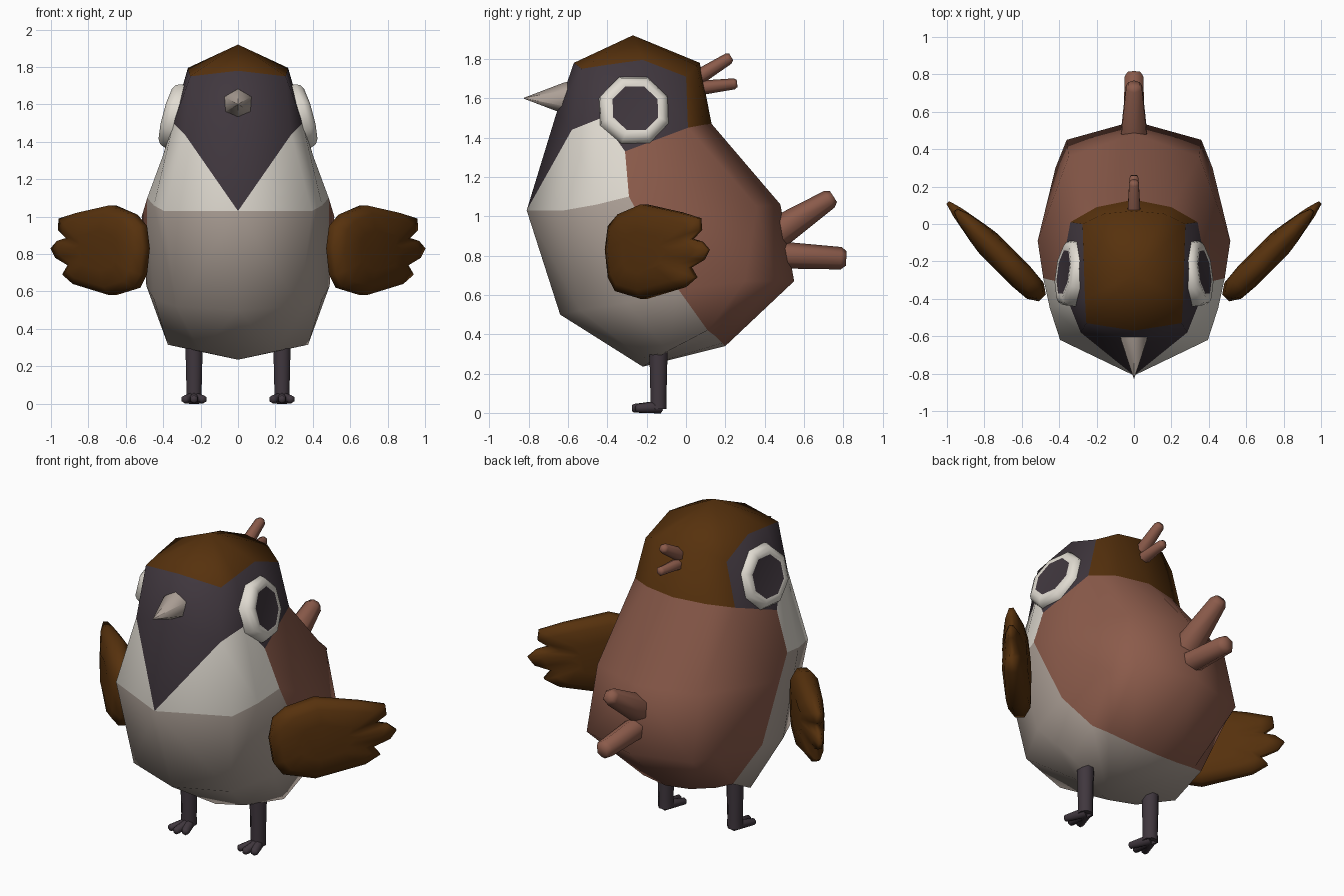
import bpy, bmesh, math
from mathutils import Vector

if "Cube" in bpy.data.objects:
    bpy.data.objects.remove(bpy.data.objects["Cube"])


def material(name, rgb):
    m = bpy.data.materials.new(name)
    m.diffuse_color = (*rgb, 1)
    m.use_nodes = True
    m.node_tree.nodes["Principled BSDF"].inputs["Base Color"].default_value = m.diffuse_color
    return m


RUST = material("rust", (0.26, 0.105, 0.07))
BROWN = material("dark_brown", (0.094, 0.031, 0.004))
DARK = material("charcoal", (0.051, 0.038, 0.048))
WHITE = material("off_white", (0.75, 0.71, 0.64))
BEIGE = material("beige_grey", (0.42, 0.355, 0.31))


def finish(name, bm, mats, angle=50):
    bmesh.ops.recalc_face_normals(bm, faces=bm.faces)
    me = bpy.data.meshes.new(name)
    bm.to_mesh(me)
    bm.free()
    for m in mats:
        me.materials.append(m)
    ob = bpy.data.objects.new(name, me)
    bpy.context.collection.objects.link(ob)
    bpy.ops.object.select_all(action='DESELECT')
    ob.select_set(True)
    bpy.context.view_layer.objects.active = ob
    bpy.ops.object.shade_smooth_by_angle(angle=math.radians(angle))
    return ob


def lathe(name, start, axis, profile, mats, sides=8, slot=lambda i: 0, angle=65):
    """Spin (distance, radius) pairs around an axis; ends are capped."""
    bm = bmesh.new()
    rot = Vector(axis).to_track_quat('Z', 'Y').to_matrix()
    rings = []
    for d, r in profile:
        ring = []
        for k in range(sides):
            a = 2 * math.pi * (k + 0.5) / sides
            ring.append(bm.verts.new(Vector(start) + rot @ Vector((r * math.cos(a), r * math.sin(a), d))))
        rings.append(ring)
    for i in range(len(rings) - 1):
        for k in range(sides):
            j = (k + 1) % sides
            f = bm.faces.new((rings[i][k], rings[i][j], rings[i + 1][j], rings[i + 1][k]))
            f.material_index = slot(i)
    bm.faces.new(rings[0][::-1])
    bm.faces.new(rings[-1]).material_index = slot(len(rings) - 1)
    return finish(name, bm, mats, angle)


def stick(name, a, b, ra, rb, mat, sides=6):
    """Tapered feather or limb between two points with a blunt tip."""
    d = Vector(b) - Vector(a)
    n = d.length
    return lathe(name, a, d, [(0, ra), (n * 0.93, rb), (n, rb * 0.65)], [mat], sides)


# Body: half rings running from front centre to back centre
rings = [
    [(0, -.57, 1.78), (.255, -.53, 1.75), (.262, -.40, 1.77), (.268, -.22, 1.795),
     (.275, 0, 1.71), (.16, .055, 1.765), (0, .07, 1.78)],
    [(0, -.66, 1.52), (.285, -.58, 1.44), (.345, -.43, 1.50), (.40, -.31, 1.33),
     (.34, .01, 1.45), (.2, .09, 1.465), (0, .13, 1.47)],
    [(0, -.81, 1.03), (.395, -.62, 1.03), (.45, -.45, 1.06), (.485, -.29, 1.10),
     (.515, -.09, 1.0), (.35, .36, 1.05), (0, .48, 1.06)],
    [(0, -.64, .50), (.33, -.54, .52), (.45, -.30, .56), (.49, -.04, .63),
     (.42, .30, .67), (.36, .45, .67), (0, .55, .67)],
    [(0, -.22, .235), (.2, -.22, .28), (.375, -.09, .315), (.395, .11, .42),
     (.31, .15, .39), (.16, .185, .355), (0, .2, .34)],
]
bm = bmesh.new()
for side in (1, -1):
    v = [[bm.verts.new((side * x, y, z)) for x, y, z in r] for r in rings]
    apex = bm.verts.new((0, -.27, 1.92))
    for c in range(6):
        bm.faces.new((apex, v[0][c], v[0][c + 1])).material_index = 1       # cap
        for b in range(4):
            q = (v[b][c], v[b][c + 1], v[b + 1][c + 1], v[b + 1][c])
            if b == 0:                                                     # mask, back of cap
                bm.faces.new(q).material_index = 2 if c < 4 else 1
            elif b == 1 and c == 0:                                        # pointed bib
                bm.faces.new((q[0], q[1], q[3])).material_index = 2
                bm.faces.new((q[1], q[2], q[3])).material_index = 3
            else:                                                          # breast, belly, back
                bm.faces.new(q).material_index = 0 if c > 2 else (3 if b == 1 else 4)
    for c in range(1, 6):                                                  # underside
        bm.faces.new((v[4][0], v[4][c], v[4][c + 1])).material_index = 4
bmesh.ops.remove_doubles(bm, verts=bm.verts, dist=0.001)
bmesh.ops.triangulate(bm, faces=[f for f in bm.faces if len(f.verts) > 3])
finish("body", bm, [RUST, BROWN, DARK, WHITE, BEIGE], 75)

# Beak
lathe("beak", (0, -.56, 1.60), (0, -1, 0), [(0, .09), (.06, .08), (.265, .002)], [BEIGE], 6)

# Tail and crest feathers
stick("upper_tail_feather", (0, .44, .90), (0, .75, 1.10), .085, .05, RUST)
stick("lower_tail_feather", (0, .44, .805), (0, .815, .785), .07, .057, RUST)
stick("upper_crest_feather", (0, .02, 1.68), (0, .23, 1.81), .042, .03, RUST)
stick("lower_crest_feather", (0, .05, 1.65), (0, .26, 1.675), .038, .028, RUST)

# Wing outline in (x, z), with three feather tips
outline = [(.49, .83), (.505, .69), (.54, .62), (.67, .58), (.87, .64), (.93, .69), (.90, .74),
           (.97, .78), (.995, .83), (.96, .87), (.91, .885), (.955, .93), (.95, .99),
           (.85, 1.02), (.67, 1.06), (.555, 1.01), (.505, .95)]


def wing(name, side):
    bm = bmesh.new()
    cx, cz = .70, .82
    layers = []
    for scale, t in ((.45, .072), (.82, .062), (1, .026), (1, -.026), (.82, -.062), (.45, -.072)):
        ring = []
        for x, z in outline:
            x, z = cx + (x - cx) * scale, cz + (z - cz) * scale
            thick = t * (1.0 if x < .78 else max(.4, 1 - (x - .78) * 3))
            ring.append(bm.verts.new((side * (x + .72 * thick), -.355 + (x - .53) * 1.01 - .69 * thick, z)))
        layers.append(ring)
    n = len(outline)
    for a, b in zip(layers, layers[1:]):
        for k in range(n):
            bm.faces.new((a[k], a[(k + 1) % n], b[(k + 1) % n], b[k]))
    bm.faces.new(layers[0])
    bm.faces.new(layers[-1])
    finish(name, bm, [BROWN], 80)


for side, label in ((1, "right"), (-1, "left")):
    wing(label + "_wing", side)

    # Eye: pale octagonal ring around a dark disc
    lathe(label + "_eye", (side * .30, -.268, 1.528), (side * .955, .13, .26),
          [(0, .188), (.045, .188), (.07, .175), (.085, .15), (.082, .125), (.081, .118)],
          [WHITE, DARK], 8, lambda i: 1 if i >= 4 else 0)

    # Leg and toes
    x = side * .235
    lathe(label + "_leg", (x, -.14, .02), (0, 0, 1), [(0, .045), (.06, .044), (.29, .05), (.38, .05)], [DARK], 8)
    for i in (-1, 0, 1):
        reach = .135 if i == 0 else .115
        stick(f"{label}_toe_{i + 2}", (x, -.13, .03), (x + i * .053, -.14 - reach, .023), .033, .022, DARK)
